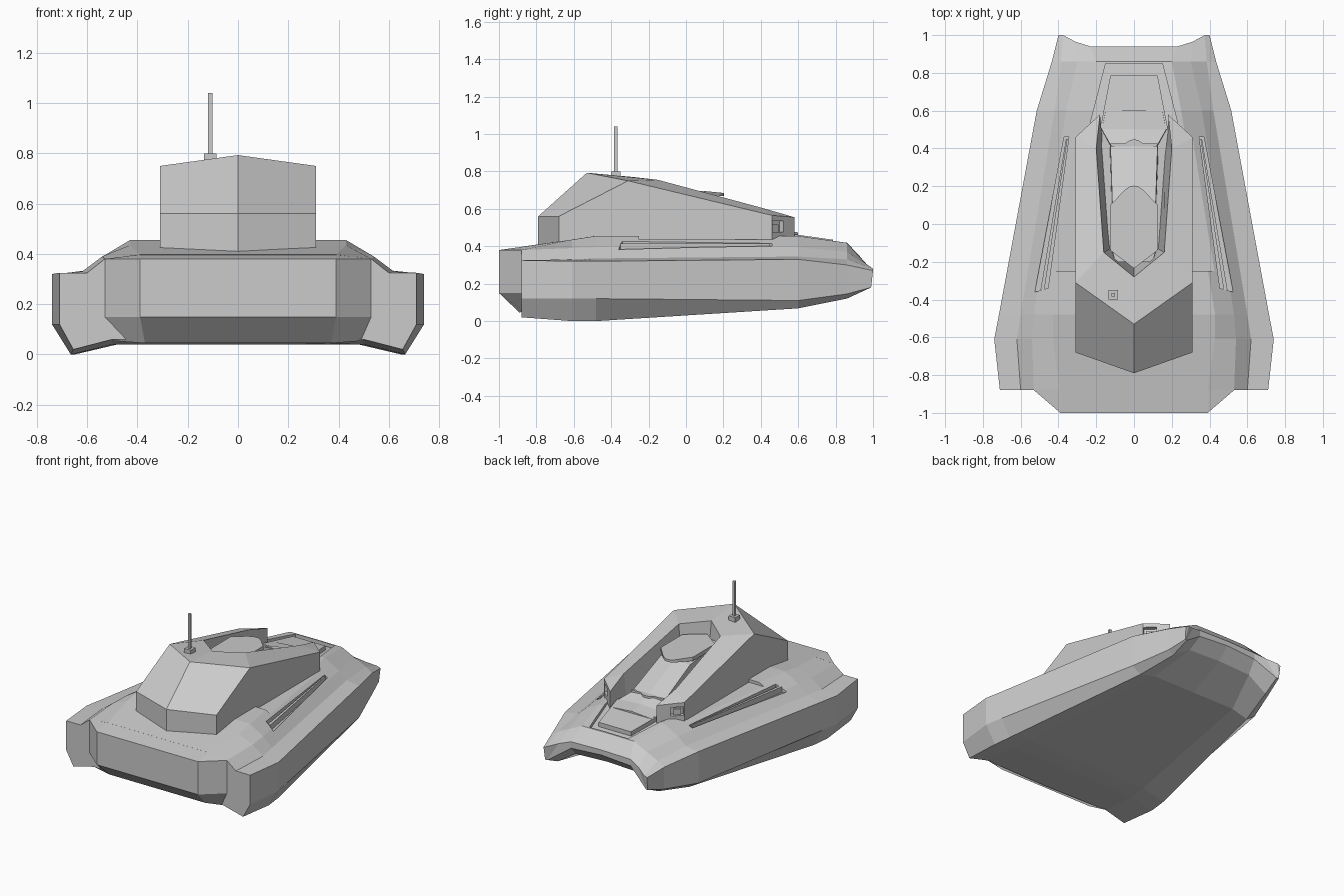
import bpy, bmesh

if "Cube" in bpy.data.objects:
    bpy.data.objects.remove(bpy.data.objects["Cube"])


def build(name, verts, faces, mirror=False):
    """Mesh from points and faces, optionally with its x-mirrored half welded on."""
    bm = bmesh.new()
    for s in ((1, -1) if mirror else (1,)):
        vs = [bm.verts.new((x * s, y, z)) for x, y, z in verts]
        for f in faces:
            bm.faces.new([vs[i] for i in (f if s == 1 else f[::-1])])
    bmesh.ops.remove_doubles(bm, verts=bm.verts, dist=0.0005)
    bmesh.ops.recalc_face_normals(bm, faces=bm.faces)
    me = bpy.data.meshes.new(name)
    bm.to_mesh(me)
    bm.free()
    ob = bpy.data.objects.new(name, me)
    bpy.context.collection.objects.link(ob)
    return ob


def prism(name, pts, low, high):
    """Closed prism over an xy outline; low and high are heights as functions of y."""
    n = len(pts)
    v = [(x, y, low(y)) for x, y in pts] + [(x, y, high(y)) for x, y in pts]
    f = [tuple(range(n)), tuple(range(n, 2 * n))]
    f += [(i, (i + 1) % n, n + (i + 1) % n, n + i) for i in range(n)]
    return build(name, v, f)


def flat(z):
    return lambda y: z


def both(half):
    """Symmetric outline from the right-hand half."""
    return half + [(-x, y) for x, y in reversed(half) if x]


def cut(ob, cutter):
    m = ob.modifiers.new("cut", 'BOOLEAN')
    m.operation, m.solver, m.object = 'DIFFERENCE', 'EXACT', cutter
    bpy.context.view_layer.objects.active = ob
    bpy.ops.object.modifier_apply(modifier=m.name)
    bpy.data.objects.remove(cutter)


# Hull: half sections (y, floor z, deck z, points from tunnel edge round to deck edge)
sections = [
    (-.88, .05, .397, [(.50, .06), (.655, .02), (.71, .12), (.71, .325), (.60, .325), (.53, .38), (.39, .397)]),
    (-.61, .04, .437, [(.50, .04), (.665, 0), (.74, .12), (.74, .32), (.62, .33), (.54, .39), (.43, .435)]),
    (-.48, .04, .457, [(.48, .04), (.65, 0), (.715, .12), (.715, .32), (.60, .335), (.53, .395), (.43, .455)]),
    (.60, .10, .457, [(.33, .10), (.45, .068), (.515, .11), (.515, .33), (.42, .345), (.36, .395), (.25, .455)]),
    (.86, .22, .42, [(.25, .21), (.39, .12), (.43, .145), (.435, .30), (.385, .33), (.30, .37), (.20, .418)]),
]
rows = [[(0, y, lo)] + [(x, y, z) for x, z in pts] + [(0, y, hi)] for y, lo, hi, pts in sections]
rows.append([(0, .94, .30), (.23, .94, .285), (.38, .985, .18), (.395, .99, .18), (.40, 1, .27),
             (.375, 1, .28), (.31, .965, .305), (.23, .94, .33), (0, .94, .335)])
verts = [p for r in rows for p in r]
faces = [(9 * r + i, 9 * r + i + 1, 9 * r + i + 10, 9 * r + i + 9)
         for r in range(len(rows) - 1) for i in range(8)]
for b in (0, 9 * (len(rows) - 1)):
    faces += [(b + i, b + i + 1, b + 7 - i, b + 8 - i) for i in range(3)] + [(b + 3, b + 4, b + 5)]
hull = build("hull", verts, faces, mirror=True)

# Side trenches: a shallow ledge by the cabin and a deep slot outside it
for s in (1, -1):
    for pts, z in (([(.345, .46), (.37, .46), (.525, -.36), (.455, -.34)], .375),
                   ([(.29, .44), (.335, .44), (.435, -.25), (.29, -.25)], .435)):
        cut(hull, prism("trench_cutter", [(x * s, y) for x, y in pts], flat(z), flat(.6)))
    prism("trench_rail", [(x * s, y) for x, y in [(.352, .45), (.36, .45), (.495, -.35), (.475, -.35)]],
          flat(.36), flat(.415))


# Bow recess and the plate lying in it
def deck(y):
    return .456 - .14 * (y - .6)


cut(hull, prism("bow_cutter", both([(.24, .50), (.15, .85)]), lambda y: deck(y) - .025, lambda y: deck(y) + .1))
prism("bow_plate", both([(.18, .50), (.125, .785)]), lambda y: deck(y) - .05, lambda y: deck(y) + .005)

# Stern block with chamfered corners and undercut
build("stern",
      [(0, -1, .15), (.39, -1, .15), (.39, -1, .38), (0, -1, .38),
       (0, -.89, .045), (.37, -.89, .045), (.50, -.87, .055), (.53, -.88, .15),
       (.53, -.88, .38), (.39, -.87, .398), (0, -.87, .398)],
      [(0, 1, 2, 3), (0, 4, 5, 1), (1, 5, 6, 7), (1, 7, 8, 2), (2, 8, 9), (3, 2, 9, 10),
       (4, 10, 9, 5), (5, 9, 8, 6), (6, 8, 7)], mirror=True)

# Cabin shell with an open slot down the middle of the roof
cabin = build("cabin",
              [(0, -.79, .41), (.31, -.68, .42), (0, -.79, .56), (.31, -.68, .56),
               (0, -.53, .793), (.31, -.31, .75), (.31, .46, .565), (.31, .46, .40),
               (.18, .58, .555), (.18, .58, .40), (0, -.28, .77), (.16, -.15, .755),
               (.20, .40, .607), (0, -.23, .42), (.125, -.13, .42), (.165, .42, .42)],
              [(0, 1, 3, 2), (2, 3, 5, 4), (1, 7, 6, 5, 3), (4, 5, 11, 10), (5, 6, 12, 11),
               (6, 8, 12), (6, 7, 9, 8), (10, 11, 14, 13), (11, 12, 15, 14), (12, 8, 9, 15),
               (0, 13, 14, 1), (1, 14, 15, 7), (7, 15, 9)], mirror=True)

# Headlight pockets in the angled front faces
for s in (1, -1):
    cut(cabin, prism("light_cutter", [(x * s, y) for x, y in [(.285, .44), (.225, .50), (.265, .54), (.325, .48)]],
                     flat(.475), flat(.535)))
    prism("headlight", [(x * s, y) for x, y in [(.27, .44), (.235, .475), (.25, .495), (.285, .46)]],
          flat(.47), flat(.515))

# Cockpit body: ridge profile (half width, y, z) with straight sides down to the deck
ridge = [(.10, -.20, .68), (.12, -.12, .675), (.115, .12, .645), (.125, .42, .51), (.17, .50, .475), (.15, .60, .462)]
n = len(ridge)
cv = [(0, y, z + .012) for _, y, z in ridge] + ridge + [(w + .005, y, .42) for w, y, _ in ridge] \
    + [(0, y, .42) for _, y, _ in ridge]
cf = [(k * n + i, k * n + i + 1, k * n + n + i + 1, k * n + n + i) for k in range(3) for i in range(n - 1)]
cf += [(e, n + e, 2 * n + e, 3 * n + e) for e in (0, n - 1)]
build("cockpit", cv, cf, mirror=True)

# Cockpit roof with a scalloped visor edge
prism("cockpit_roof", both([(0, -.235), (.125, -.14), (.125, .10), (.05, .18), (.02, .20), (0, .203)]),
      flat(.668), lambda y: .695 - max(0, y - .1) * .1)

# Windscreen frame bar with its small centre bump
prism("windscreen_sill", both([(.12, .41), (.125, .425), (.05, .425), (.02, .445), (0, .447)][::-1]),
      flat(.47), flat(.525))

# Antenna on the cabin roof
for name, r, lo, hi in (("antenna_base", .025, .76, .80), ("antenna_mast", .009, .79, 1.04)):
    prism(name, [(-.11 + a * r, -.375 + b * r) for a, b in ((-1, -1), (1, -1), (1, 1), (-1, 1))], flat(lo), flat(hi))
